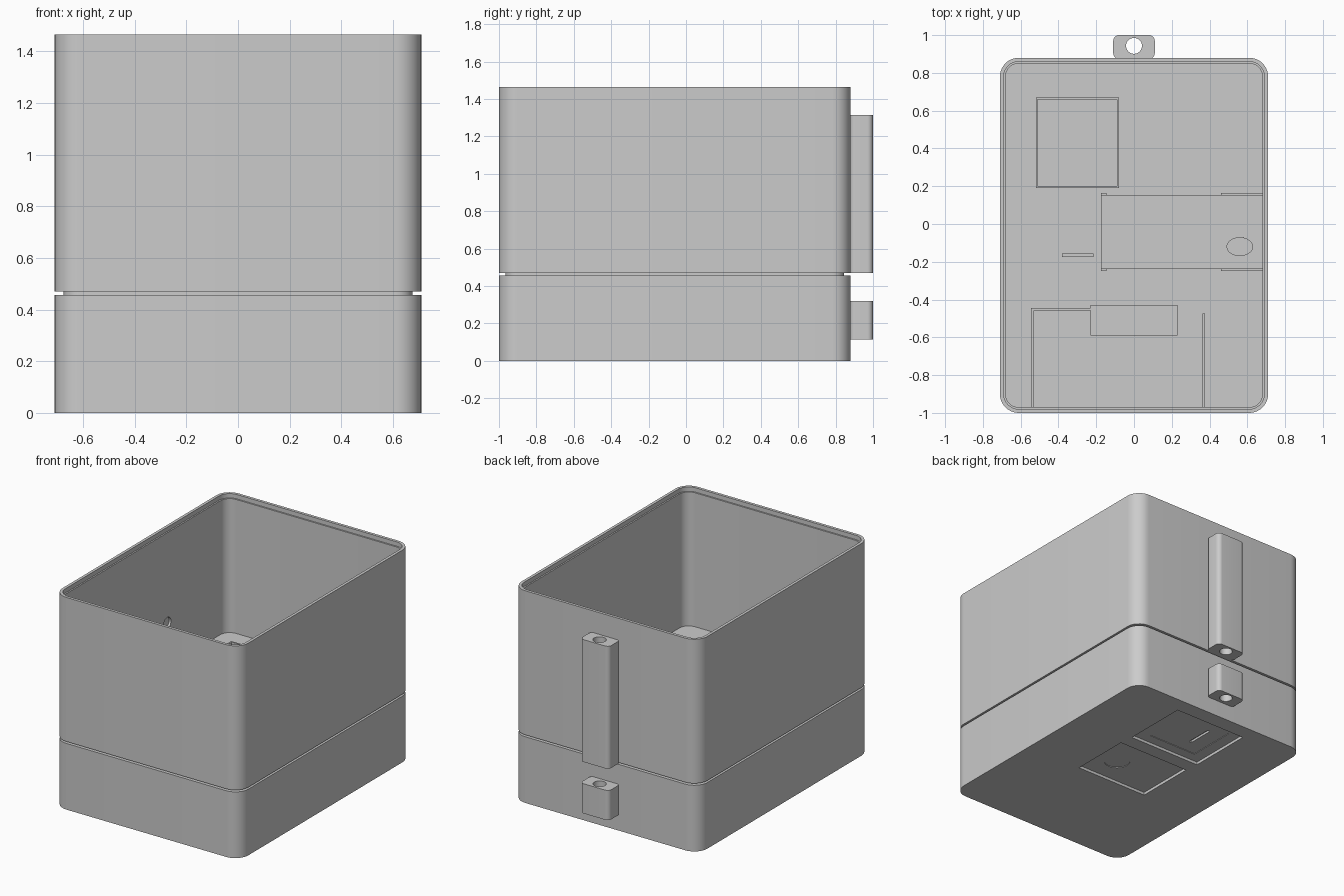
import bpy, bmesh
from math import sin, cos, pi, radians

if "Cube" in bpy.data.objects:
    bpy.data.objects.remove(bpy.data.objects["Cube"])

GREY = bpy.data.materials.new("light grey plastic")
GREY.use_nodes = True
GREY.diffuse_color = (0.6, 0.6, 0.6, 1)
GREY.node_tree.nodes["Principled BSDF"].inputs["Base Color"].default_value = (0.6, 0.6, 0.6, 1)

SEG = 10              # segments per rounded corner
HX, HY, CY = 0.71, 0.94, -0.06   # body half sizes and centre
FLOOR = 0.51


def rounded(hx, hy, r, cx=0, cy=0):
    """Points of a rounded rectangle, anticlockwise."""
    pts = []
    for q, (sx, sy) in enumerate([(1, 1), (-1, 1), (-1, -1), (1, -1)]):
        for i in range(SEG + 1):
            a = (q + i / SEG) * pi / 2
            pts.append((cx + sx * (hx - r) + r * cos(a), cy + sy * (hy - r) + r * sin(a)))
    return pts


def circle(r, cx, cy, ry=None):
    n = 4 * (SEG + 1)
    return [(cx + r * cos(2 * pi * (k + 0.5) / n), cy + (ry or r) * sin(2 * pi * (k + 0.5) / n))
            for k in range(n)]


def body_ring(inset):
    return rounded(HX - inset, HY - inset, 0.1 - inset, 0, CY)


def loft(name, rings, closed=False):
    """Skin through (points, z) rings; cap the ends unless closed on itself."""
    bm = bmesh.new()
    loops = [[bm.verts.new((x, y, z)) for x, y in pts] for pts, z in rings]
    pairs = list(zip(loops, loops[1:]))
    if closed:
        pairs.append((loops[-1], loops[0]))
    else:
        bm.faces.new(loops[0][::-1])
        bm.faces.new(loops[-1])
    for a, b in pairs:
        n = len(a)
        for i in range(n):
            j = (i + 1) % n
            bm.faces.new((a[i], a[j], b[j], b[i]))
    bmesh.ops.recalc_face_normals(bm, faces=bm.faces)
    mesh = bpy.data.meshes.new(name)
    bm.to_mesh(mesh)
    bm.free()
    mesh.materials.append(GREY)
    ob = bpy.data.objects.new(name, mesh)
    bpy.context.collection.objects.link(ob)
    return ob


def block(name, x0, x1, y0, y1, z0, z1):
    pts = [(x0, y0), (x1, y0), (x1, y1), (x0, y1)]
    return loft(name, [(pts, z0), (pts, z1)])


def disc(name, r, cx, cy, z0, z1, ry=None):
    pts = circle(r, cx, cy, ry)
    return loft(name, [(pts, z0), (pts, z1)])


def cut(ob, cutter):
    mod = ob.modifiers.new("cut", "BOOLEAN")
    mod.operation = "DIFFERENCE"
    mod.solver = "EXACT"
    mod.object = cutter
    bpy.context.view_layer.update()
    graph = bpy.context.evaluated_depsgraph_get()
    mesh = bpy.data.meshes.new_from_object(ob.evaluated_get(graph))
    ob.modifiers.clear()
    ob.data = mesh
    bpy.data.objects.remove(cutter)


def smooth(ob):
    bpy.ops.object.select_all(action="DESELECT")
    ob.select_set(True)
    bpy.context.view_layer.objects.active = ob
    bpy.ops.object.shade_smooth_by_angle(angle=radians(30))


# Open upper box with a stepped rim
upper = loft("upper_box", [(body_ring(i), z) for i, z in [
    (0, 0.47), (0, 1.465), (0.02, 1.465), (0.02, 1.435), (0.03, 1.435), (0.03, FLOOR)]])

# Small round blind hole inside the right wall
hole = disc("wall_hole", 0.04, 0, 0, -0.015, 0.015)
hole.rotation_euler = (0, pi / 2, 0)
hole.location = (-0.68, 0.2, 0.81)
cut(upper, hole)

# Lower base and the recessed neck between the two halves
lower = loft("lower_base", [(body_ring(0), 0), (body_ring(0), 0.457)])
neck = loft("neck", [(body_ring(0.035), 0.45), (body_ring(0.035), 0.48)])

# Hatch recesses in the underside, each with a shallow inner step
cut(lower, block("hatch_a", -0.29, 0.27, 0.3, 0.77, -0.1, 0.02))
cut(lower, block("hatch_b", -0.28, 0.28, -0.23, 0.2, -0.1, 0.02))
cut(lower, block("hatch_a_step", -0.21, 0.17, 0.37, 0.72, -0.1, 0.024))
cut(lower, block("hatch_a_slot", -0.1, -0.08, 0.47, 0.66, -0.1, 0.04))
cut(lower, disc("hatch_b_step", 0.085, 0.12, -0.03, -0.1, 0.024))

# Hinge lugs on the back, with a through hole
lugs = []
for name, z0, z1 in [("upper_hinge_lug", 0.47, 1.315), ("lower_hinge_lug", 0.115, 0.32)]:
    outer, inner = rounded(0.11, 0.0625, 0.03, 0, 0.9375), circle(0.042, 0, 0.943)
    lugs.append(loft(name, [(outer, z0), (outer, z1), (inner, z1), (inner, z0)], closed=True))

# Square socket frame on the floor
T = 0.01
frame_out = [(-0.52, 0.19), (-0.08, 0.19), (-0.08, 0.67), (-0.52, 0.67)]
frame_in = [(-0.52 + T, 0.19 + T), (-0.08 - T, 0.19 + T), (-0.08 - T, 0.67 - T), (-0.52 + T, 0.67 - T)]
loft("socket_frame", [(frame_out, FLOOR - 0.01), (frame_out, FLOOR + 0.04),
                      (frame_in, FLOOR + 0.04), (frame_in, FLOOR - 0.01)], closed=True)


def floor_part(name, x0, x1, y0, y1, h):
    return block(name, x0, x1, y0, y1, FLOOR - 0.01, FLOOR + h)


# Side tray with edge clips and a round key button
floor_part("side_tray", -0.175, 0.68, -0.235, 0.15, 0.02)
for tag, y0, y1 in [("back", 0.15, 0.163), ("front", -0.248, -0.235)]:
    floor_part("inner_clip_" + tag, -0.175, -0.145, y0, y1, 0.04)
    floor_part("outer_clip_" + tag, 0.46, 0.68, y0, y1, 0.04)
button = disc("key_button", 0.07, 0.56, -0.12, FLOOR, FLOOR + 0.03, 0.05)
floor_part("key_bar", 0.555, 0.582, -0.135, -0.07, 0.035)

# Loose rib
floor_part("rib", -0.38, -0.215, -0.175, -0.155, 0.04)

# Front bay walls and its bridge block
floor_part("bay_right_wall", -0.545, -0.53, -0.975, -0.445, 0.04)
floor_part("bay_left_wall", 0.362, 0.377, -0.975, -0.475, 0.04)
floor_part("bay_back_wall", -0.53, -0.145, -0.458, -0.445, 0.04)
floor_part("bay_bridge", -0.23, 0.23, -0.59, -0.43, 0.045)

for ob in [upper, lower, neck, button] + lugs:
    smooth(ob)
